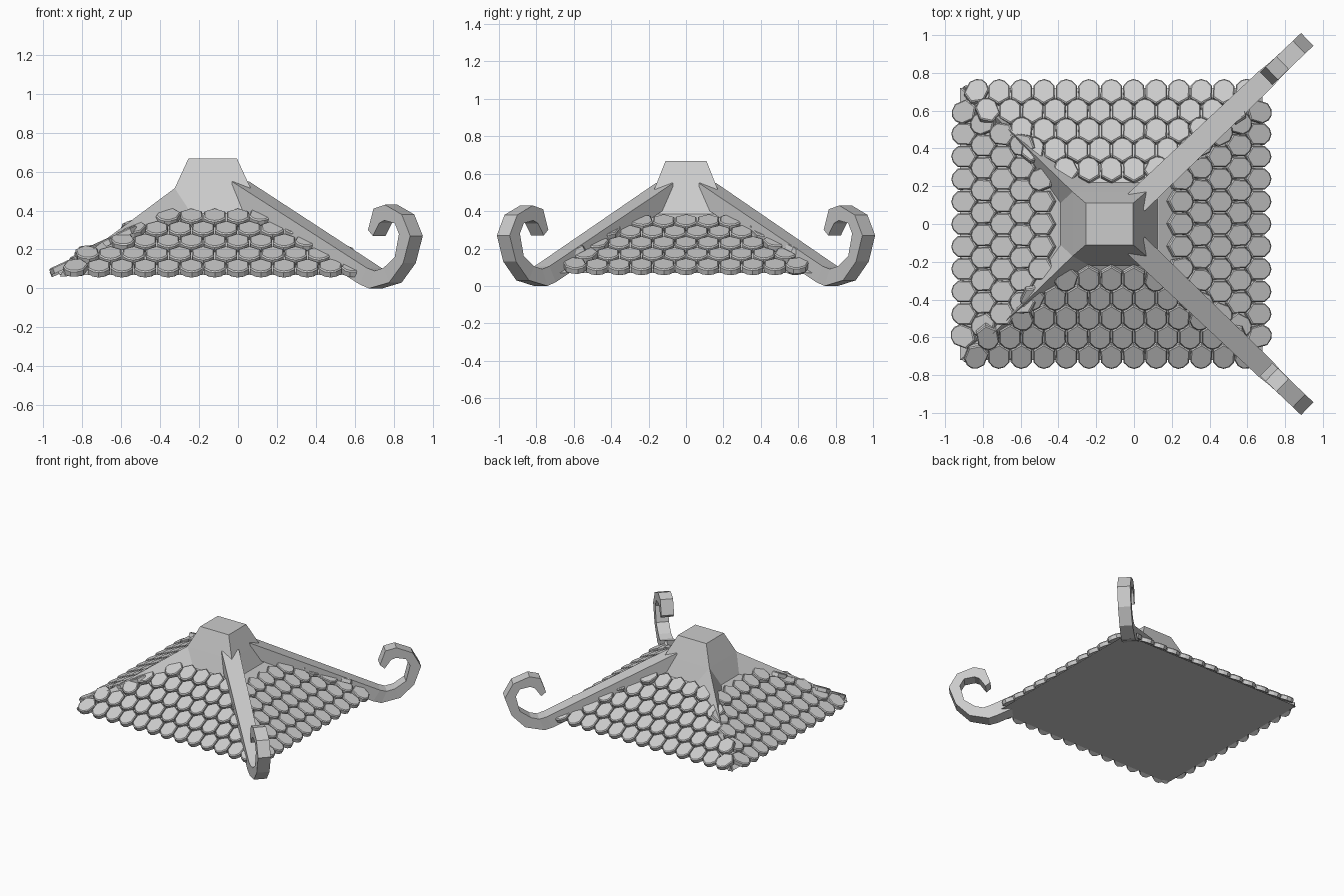
import bpy, bmesh, math, random
from mathutils import Vector, Matrix

if "Cube" in bpy.data.objects:
    bpy.data.objects.remove(bpy.data.objects["Cube"])

random.seed(4)
CX = -0.12                      # roof centre in x
TOP, BOT = (0.25, 0.22, 0.385), (0.80, 0.72, 0.07)   # half x, half y, z


def finish(name, bm):
    bmesh.ops.recalc_face_normals(bm, faces=bm.faces)
    me = bpy.data.meshes.new(name)
    bm.to_mesh(me)
    bm.free()
    ob = bpy.data.objects.new(name, me)
    bpy.context.collection.objects.link(ob)
    return ob


def loft(bm, rings):
    """Join closed rings of points with quads and cap both ends."""
    vs = [[bm.verts.new(p) for p in r] for r in rings]
    n = len(vs[0])
    for a, b in zip(vs, vs[1:]):
        for i in range(n):
            j = (i + 1) % n
            bm.faces.new((a[i], a[j], b[j], b[i]))
    bm.faces.new(vs[0])
    bm.faces.new(vs[-1])


def rect(cx, hx, hy, z):
    return [(cx + hx * a, hy * b, z) for a, b in ((-1, -1), (1, -1), (1, 1), (-1, 1))]


# Sloping roof core with flat underside
bm = bmesh.new()
loft(bm, [rect(CX, *BOT), rect(CX, *TOP)])
finish("roof_core", bm)

# Faceted cap at the peak
bm = bmesh.new()
loft(bm, [rect(-0.13, 0.26, 0.225, 0.37), rect(-0.13, 0.195, 0.17, 0.515),
          rect(-0.13, 0.125, 0.11, 0.667)])
finish("peak_cap", bm)

# Hexagonal shingle outline: across the slope, down the slope
HEX = [(0, 0.076), (0.03, 0.066), (0.056, 0.036), (0.056, -0.036), (0.0, -0.072),
       (-0.056, -0.036), (-0.056, 0.036), (-0.03, 0.066)]


def shingle(bm, m):
    loft(bm, [[m @ Vector((x * k, y * k, z)) for x, y in HEX]
              for k, z in ((1, -0.012), (1, 0.016), (0.9, 0.022))])


# Shingles on the four slopes
for name, k in (("front", 0), ("right", 1), ("back", 2), ("left", 3)):
    bm = bmesh.new()
    odd = k % 2
    run_t, run_b = (TOP[0], BOT[0]) if odd else (TOP[1], BOT[1])
    wid_t, wid_b = (TOP[1], BOT[1]) if odd else (TOP[0], BOT[0])
    out = Matrix.Rotation(k * math.pi / 2, 3, 'Z') @ Vector((0, -1, 0))
    down = (out * (run_b - run_t) + Vector((0, 0, BOT[2] - TOP[2]))).normalized()
    across = Vector((0, 0, 1)).cross(out).normalized()
    normal = across.cross(down)
    if normal.z < 0:
        across, normal = -across, -normal
    for row in range(5):
        r = run_b + 0.03 - 0.064 - row * 0.103
        t = (r - run_t) / (run_b - run_t)
        half = wid_t + (wid_b - wid_t) * t
        z = TOP[2] + (BOT[2] - TOP[2]) * t
        for i in range(-8, 9):
            a = (i + 0.5 * (row % 2)) * 0.119
            if abs(a) > half + 0.02:
                continue
            edge = abs(a) > half - 0.1
            twist = random.uniform(-0.45, 0.45) if edge else random.uniform(-0.04, 0.04)
            lift = 0.012 + (random.uniform(0, 0.012) if edge else 0)
            p = Vector((CX, 0, z)) + out * r + across * a + normal * lift
            m = Matrix((across, down, normal)).transposed().to_4x4()
            m.translation = p
            shingle(bm, m @ Matrix.Rotation(math.radians(5), 4, 'X')
                    @ Matrix.Rotation(twist, 4, 'Z'))
    finish(name + "_shingles", bm)

# Tapered ridge fins on the two left corners
for side, name in ((-1, "front_ridge_fin"), (1, "back_ridge_fin")):
    bm = bmesh.new()
    loft(bm, [[(x, side * y, z) for x, y, z in ring] for ring in (
        ((-0.325, 0.17, 0.515), (-0.23, 0.225, 0.37), (-0.39, 0.11, 0.37)),
        ((-0.54, 0.378, 0.355), (-0.50, 0.42, 0.24), (-0.58, 0.36, 0.24)),
        ((-0.90, 0.73, 0.09), (-0.885, 0.735, 0.06), (-0.915, 0.715, 0.06)))])
    finish(name, bm)

# Right corner arms ending in curled hooks: outer (s, z), inner (s, z), half width
HOOK = [(-0.08, 0.44, -0.08, 0.55, 0.064), (0.82, 0.02, 0.87, 0.105, 0.055),
        (0.88, 0.0, 0.92, 0.09, 0.05), (1.02, 0.03, 0.98, 0.105, 0.047),
        (1.12, 0.13, 1.06, 0.16, 0.047), (1.17, 0.27, 1.09, 0.28, 0.047),
        (1.11, 0.38, 1.06, 0.335, 0.047), (0.99, 0.43, 0.985, 0.35, 0.047),
        (0.91, 0.41, 0.95, 0.335, 0.047), (0.87, 0.30, 0.905, 0.27, 0.047)]
for side, name in ((-1, "front_hook_arm"), (1, "back_hook_arm")):
    bm = bmesh.new()
    rings = []
    for so, zo, si, zi, w in HOOK:
        rings.append([(0.07 + 0.724 * s - 0.69 * v, side * (0.17 + 0.69 * s + 0.724 * v), z)
                      for s, z, v in ((so, zo, -w), (so, zo, w), (si, zi, w), (si, zi, -w))])
    loft(bm, rings)
    finish(name, bm)
